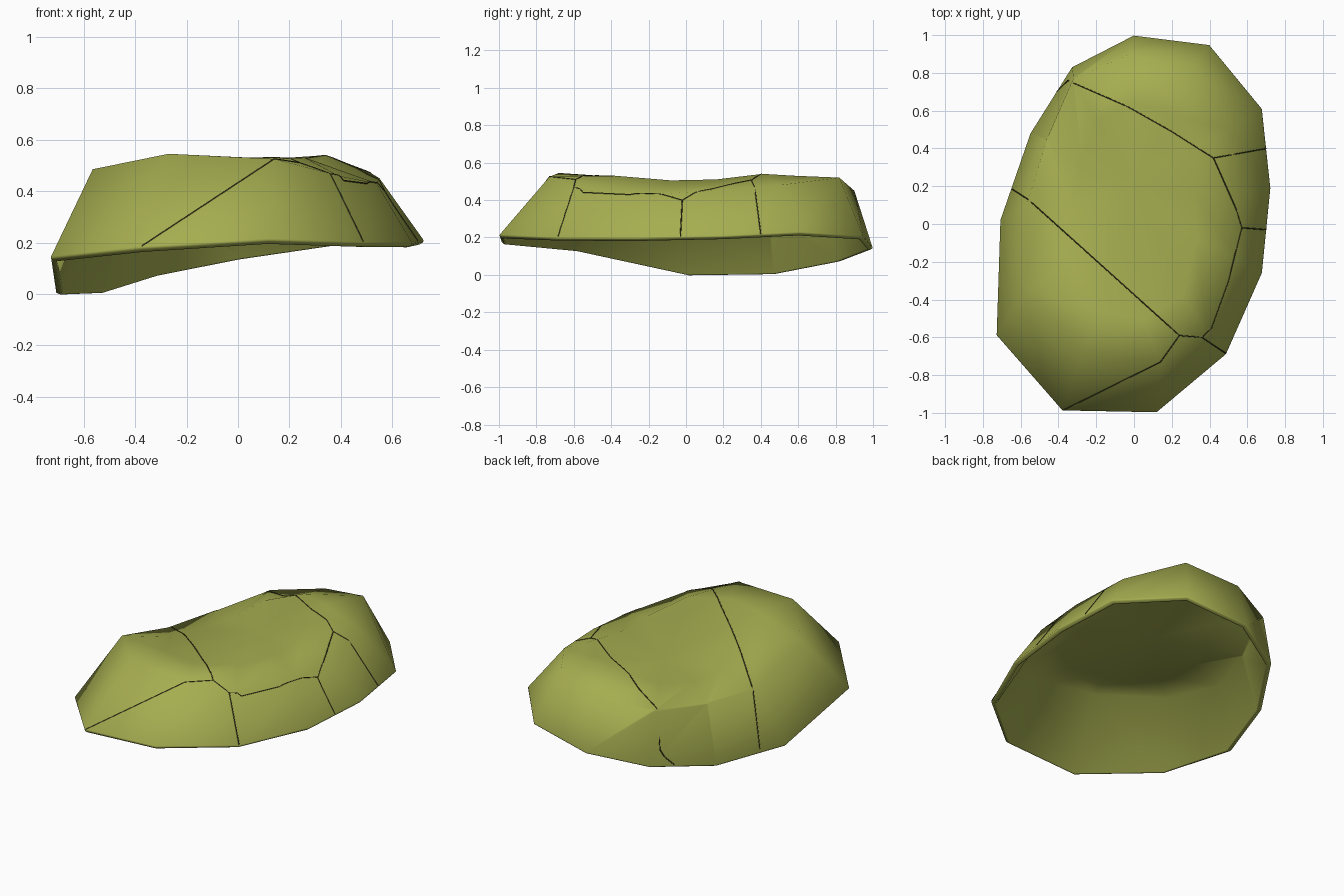
import bpy, bmesh
from mathutils import Vector
from mathutils.bvhtree import BVHTree

if "Cube" in bpy.data.objects:
    bpy.data.objects.remove(bpy.data.objects["Cube"])


def material(name, color):
    m = bpy.data.materials.new(name)
    m.diffuse_color = color
    m.use_nodes = True
    m.node_tree.nodes["Principled BSDF"].inputs["Base Color"].default_value = m.diffuse_color
    return m


olive = material("olive", (0.38, 0.42, 0.08, 1))
dark = material("dark_olive", (0.05, 0.055, 0.015, 1))

# Three loops of the shell, clockwise from the back
rim = [(0, 1, .14), (.4, .95, .20), (.68, .61, .225), (.725, .19, .205),
       (.68, -.26, .195), (.49, -.69, .195), (.12, -1, .21), (-.38, -.99, .18),
       (-.73, -.59, .14), (-.71, .02, .005), (-.55, .48, .01), (-.33, .83, .075)]
shoulder = [(-.02, .9, .45), (.30, .82, .52), (.5, .5, .48), (.55, .14, .45),
            (.54, -.18, .43), (.39, -.58, .46), (.14, -.73, .525), (-.27, -.68, .545),
            (-.565, -.35, .485), (-.565, .11, .36), (-.46, .45, .37), (-.32, .77, .41)]
dish = [(0, .64, .52), (.2, .58, .53), (.34, .41, .54), (.32, .16, .51),
        (.33, -.08, .505), (.26, -.38, .53), (.05, -.5, .53), (-.18, -.46, .53),
        (-.33, -.2, .48), (-.33, .1, .42), (-.28, .32, .41), (-.2, .55, .46)]

# Shell surface
bm = bmesh.new()
loops = [[bm.verts.new(p) for p in loop] for loop in (rim, shoulder, dish)]
center = bm.verts.new((0, .22, .43))
n = len(rim)
for i in range(n):
    j = (i + 1) % n
    for low, high in zip(loops, loops[1:]):
        bm.faces.new((low[j], low[i], high[i]))
        bm.faces.new((low[j], high[i], high[j]))
    bm.faces.new((loops[2][j], loops[2][i], center))
bm.normal_update()
surface = BVHTree.FromBMesh(bm)
mesh = bpy.data.meshes.new("shell")
bm.to_mesh(mesh)
bm.free()
shell = bpy.data.objects.new("shell", mesh)
bpy.context.collection.objects.link(shell)
mesh.materials.append(olive)

# Wall thickness with a softened rim
solid = shell.modifiers.new("wall", 'SOLIDIFY')
solid.thickness = .03
solid.offset = -1
bevel = shell.modifiers.new("rim", 'BEVEL')
bevel.width = .008
bevel.segments = 2
bevel.limit_method = 'ANGLE'
bevel.angle_limit = 1.25
bpy.context.view_layer.objects.active = shell
shell.select_set(True)
bpy.ops.object.modifier_apply(modifier="wall")
bpy.ops.object.modifier_apply(modifier="rim")
bpy.ops.object.shade_smooth_by_angle(angle=1.3)

# Panel seams laid onto the surface
seams = [
    [(-.645, .185), (-.56, .13), (.24, -.59), (.14, -.73), (-.375, -.985)],
    [(-.408, .70), (-.35, .76), (-.03, .62), (.2, .49), (.42, .35), (.70, .40)],
    [(.42, .35), (.54, .08), (.57, -.02), (.5, -.3), (.41, -.55), (.36, -.6), (.24, -.59)],
    [(.57, -.02), (.70, -.03)],
    [(.36, -.6), (.487, -.685)],
]
curve = bpy.data.curves.new("panel_seams", 'CURVE')
curve.dimensions = '3D'
curve.bevel_depth = .0032
curve.bevel_resolution = 0
curve.materials.append(dark)
for path in seams:
    points = []
    for a, b in zip(path, path[1:]):
        a, b = Vector(a), Vector(b)
        steps = max(3, int((b - a).length / .03))
        for k in range(steps + 1):
            p = a.lerp(b, k / steps)
            hit = surface.ray_cast(Vector((p.x, p.y, 2)), Vector((0, 0, -1)))[0]
            if hit and (not points or (hit - points[-1]).length > 1e-4):
                points.append(hit)
    spline = curve.splines.new('POLY')
    spline.points.add(len(points) - 1)
    for sp, p in zip(spline.points, points):
        sp.co = (*p, 1)
bpy.context.collection.objects.link(bpy.data.objects.new("panel_seams", curve))
